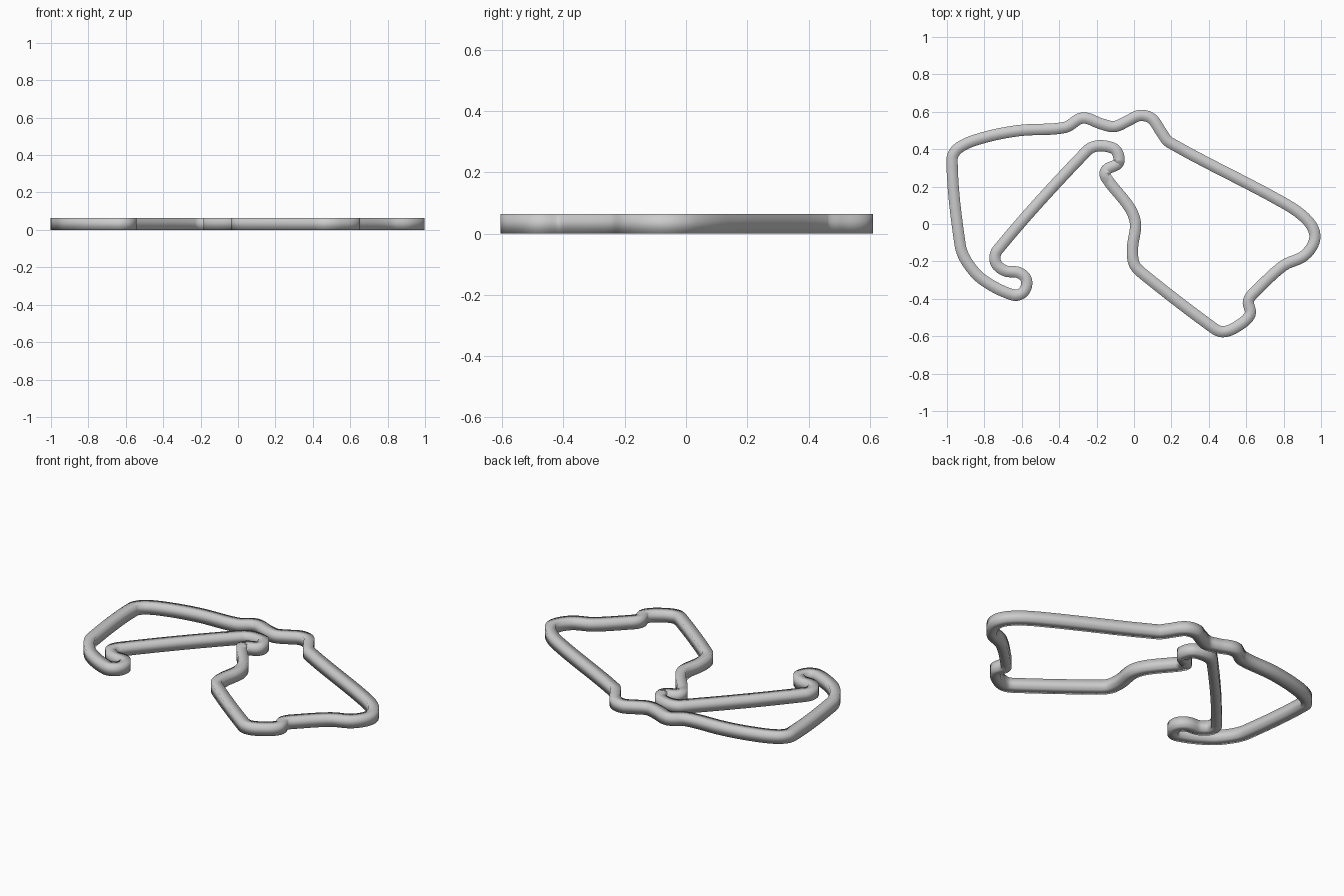
import bpy, bmesh
from mathutils import Vector
from mathutils.geometry import interpolate_bezier

if "Cube" in bpy.data.objects:
    bpy.data.objects.remove(bpy.data.objects["Cube"])

HALF_WIDTH, HEIGHT, STEPS = 0.03, 0.064, 6

# centre line of the closed circuit
PATH = [
    (-.973, .345), (-.93, -.11), (-.895, -.2), (-.81, -.297), (-.645, -.38),
    (-.59, -.362), (-.575, -.30), (-.615, -.26), (-.69, -.25), (-.74, -.205),
    (-.73, -.14), (-.25, .393), (-.19, .418), (-.11, .404), (-.085, .372),
    (-.085, .325), (-.148, .289), (-.15, .25), (-.024, .088), (.008, 0),
    (-.008, -.126), (0, -.21), (.04, -.26), (.42, -.553), (.473, -.576),
    (.543, -.553), (.62, -.485), (.612, -.41), (.655, -.355), (.80, -.222),
    (.912, -.168), (.967, -.075), (.933, .013), (.805, .11), (.19, .436),
    (.147, .49), (.094, .564), (.03, .58), (-.03, .553), (-.104, .521),
    (-.174, .535), (-.275, .567), (-.37, .516), (-.61, .50), (-.80, .463),
    (-.933, .41)]


def smooth_loop(points):
    """Smooth closed curve whose long segments stay straight."""
    pts = [Vector((x, y, 0)) for x, y in points]
    n = len(pts)
    tan = [(pts[(i + 1) % n] - pts[i - 1]).normalized() for i in range(n)]
    out = []
    for i in range(n):
        a, b = pts[i], pts[(i + 1) % n]
        h = (b - a).length / 3
        out += interpolate_bezier(a, a + tan[i] * h, b - tan[(i + 1) % n] * h,
                                  b, STEPS + 1)[:-1]
    return out


# sweep a rectangular section around the loop
line = smooth_loop(PATH)
n = len(line)
bm = bmesh.new()
rings = []
for i, p in enumerate(line):
    d = (line[(i + 1) % n] - line[i - 1]).normalized()
    side = Vector((-d.y, d.x, 0)) * HALF_WIDTH
    up = Vector((0, 0, HEIGHT))
    rings.append([bm.verts.new(v) for v in
                  (p - side, p + side, p + side + up, p - side + up)])
for i in range(n):
    a, b = rings[i], rings[(i + 1) % n]
    for k in range(4):
        j = (k + 1) % 4
        bm.faces.new((a[k], a[j], b[j], b[k])).smooth = True
bmesh.ops.recalc_face_normals(bm, faces=bm.faces)

mesh = bpy.data.meshes.new("track_loop")
bm.to_mesh(mesh)
bm.free()
grey = bpy.data.materials.new("light_grey")
grey.diffuse_color = (0.6, 0.6, 0.6, 1)
grey.use_nodes = True
grey.node_tree.nodes["Principled BSDF"].inputs["Base Color"].default_value = grey.diffuse_color
mesh.materials.append(grey)
track = bpy.data.objects.new("track_loop", mesh)
bpy.context.collection.objects.link(track)
